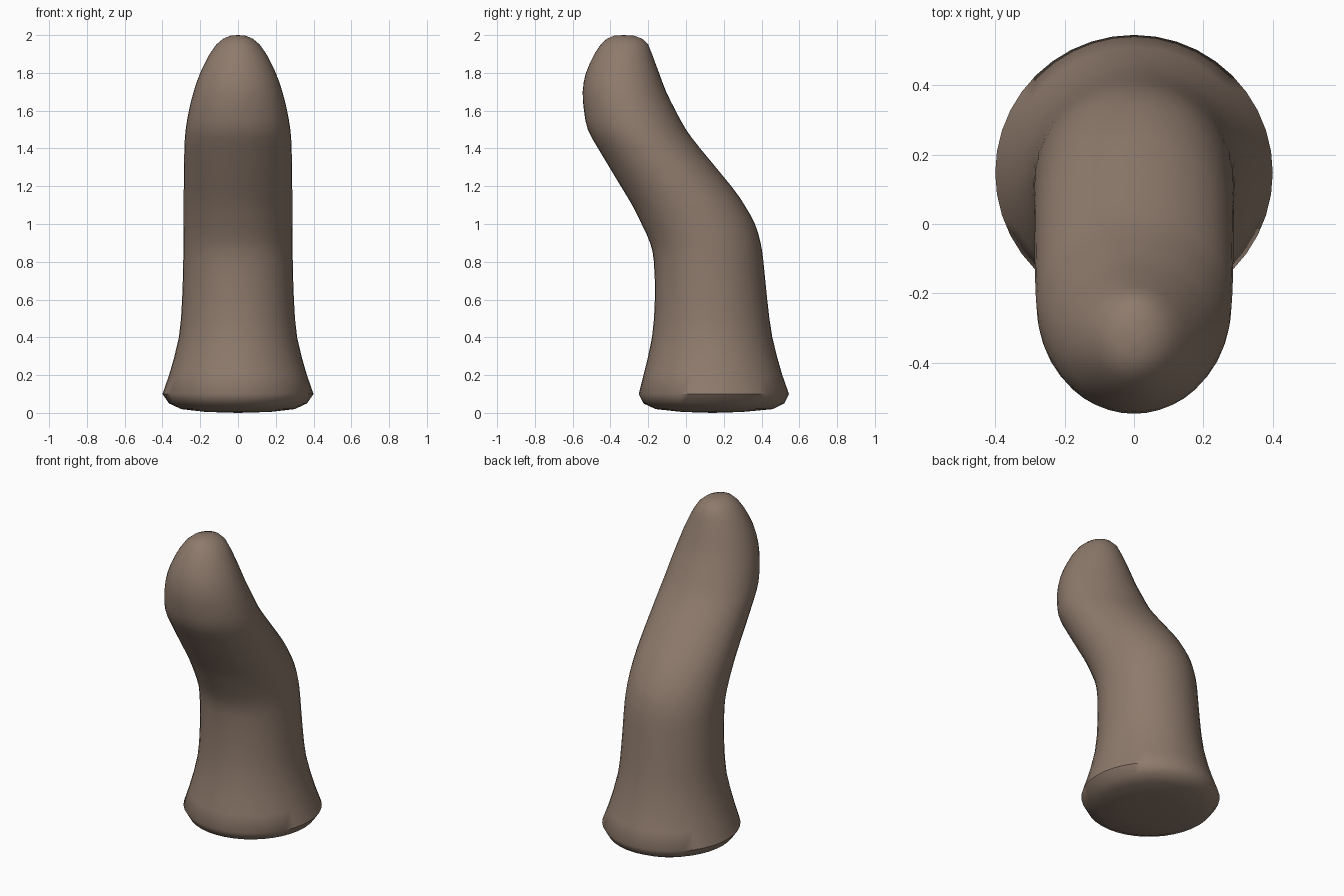
import bpy, bmesh, math

if "Cube" in bpy.data.objects:
    bpy.data.objects.remove(bpy.data.objects["Cube"])

# Cross-sections of the bent body: z, front y, back y, half width in x
SECTIONS = [
    (0.005, -0.02, 0.30, 0.17), (0.02, -0.16, 0.46, 0.30), (0.05, -0.225, 0.52, 0.365),
    (0.10, -0.25, 0.545, 0.40), (0.20, -0.225, 0.51, 0.365), (0.40, -0.18, 0.457, 0.313),
    (0.60, -0.165, 0.43, 0.296), (0.80, -0.17, 0.41, 0.29), (0.90, -0.19, 0.395, 0.289),
    (1.00, -0.235, 0.365, 0.288), (1.10, -0.285, 0.31, 0.288), (1.20, -0.345, 0.24, 0.287),
    (1.40, -0.465, 0.075, 0.284), (1.50, -0.52, 0.0, 0.277), (1.60, -0.54, -0.055, 0.26),
    (1.70, -0.547, -0.105, 0.235), (1.80, -0.53, -0.143, 0.20), (1.90, -0.485, -0.18, 0.15),
    (1.95, -0.452, -0.20, 0.115), (1.98, -0.42, -0.23, 0.08), (1.997, -0.38, -0.275, 0.04),
]
SEGMENTS = 40


def catmull(p0, p1, p2, p3, t):
    return [0.5 * (2 * b + (c - a) * t + (2 * a - 5 * b + 4 * c - d) * t * t
                   + (3 * b - a - 3 * c + d) * t ** 3)
            for a, b, c, d in zip(p0, p1, p2, p3)]


# Smooth the sections along the body where they are widely spaced
rows = []
last = len(SECTIONS) - 1
for i in range(last):
    p = [SECTIONS[min(max(i + k, 0), last)] for k in (-1, 0, 1, 2)]
    rows.append(p[1])
    if 4 <= i < 17:
        rows.append(catmull(*p, 0.5))
rows.append(SECTIONS[-1])

# Loft elliptical rings and close both ends
bm = bmesh.new()
rings = []
for z, front, back, half in rows:
    mid, depth = (front + back) / 2, (back - front) / 2
    rings.append([bm.verts.new((half * math.cos(a), mid + depth * math.sin(a), z))
                  for a in (2 * math.pi * s / SEGMENTS for s in range(SEGMENTS))])
for lower, upper in zip(rings, rings[1:]):
    for s in range(SEGMENTS):
        n = (s + 1) % SEGMENTS
        bm.faces.new((lower[s], lower[n], upper[n], upper[s]))
for ring, tip in ((rings[0], (0, 0.14, 0.0)), (rings[-1], (0, -0.33, 2.0))):
    v = bm.verts.new(tip)
    for s in range(SEGMENTS):
        bm.faces.new((ring[s], ring[(s + 1) % SEGMENTS], v))
bmesh.ops.recalc_face_normals(bm, faces=bm.faces)

mesh = bpy.data.meshes.new("bent_stalk")
bm.to_mesh(mesh)
bm.free()
stalk = bpy.data.objects.new("bent_stalk", mesh)
bpy.context.collection.objects.link(stalk)

# Brown material and smooth shading
brown = bpy.data.materials.new("brown")
brown.diffuse_color = (0.27, 0.195, 0.15, 1)
brown.use_nodes = True
brown.node_tree.nodes["Principled BSDF"].inputs["Base Color"].default_value = brown.diffuse_color
mesh.materials.append(brown)
bpy.context.view_layer.objects.active = stalk
stalk.select_set(True)
bpy.ops.object.shade_smooth_by_angle(angle=math.radians(50))
